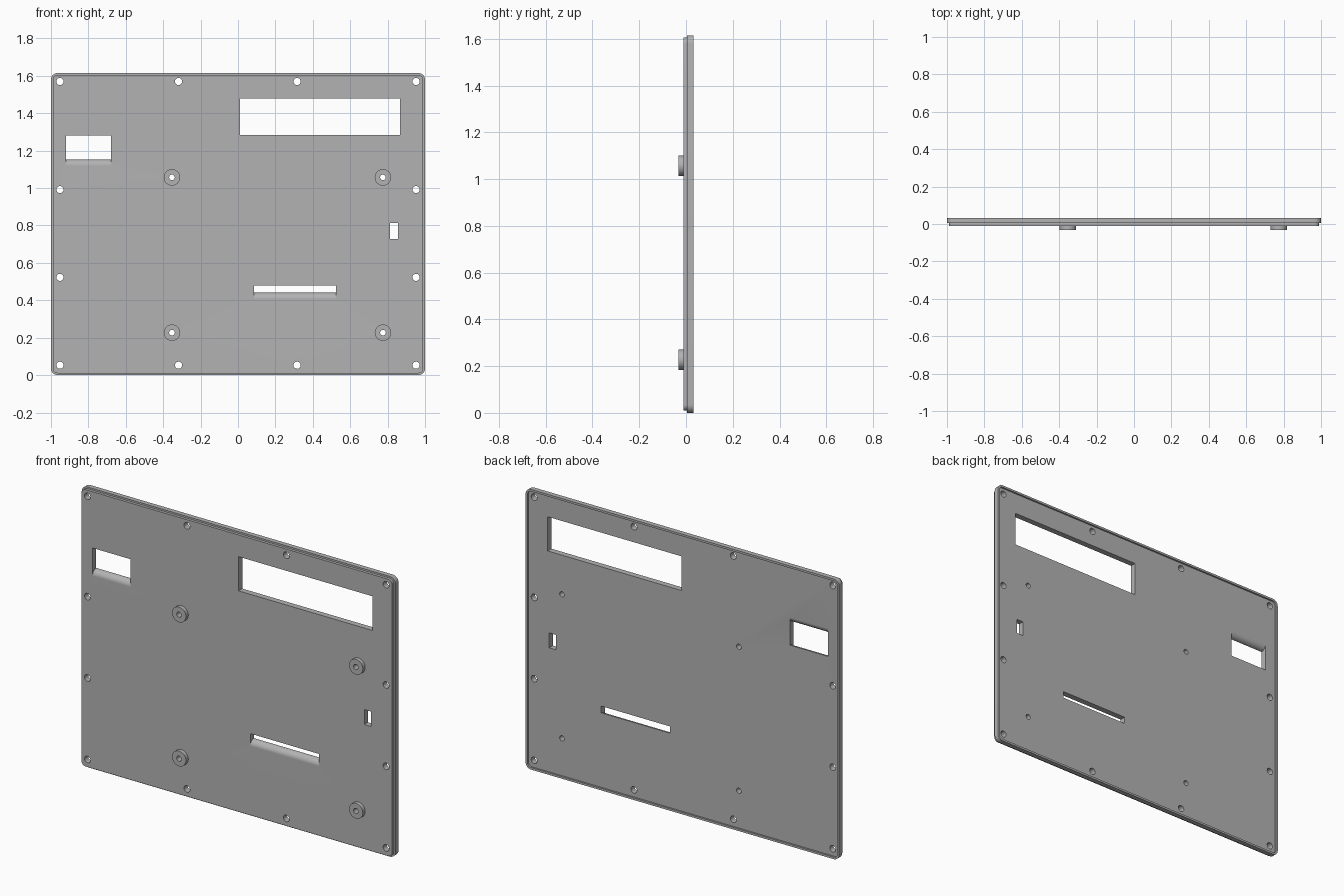
import bpy, bmesh
from math import sin, cos, pi, radians

cube = bpy.data.objects.get("Cube")
if cube:
    bpy.data.objects.remove(cube, do_unlink=True)

WIDTH, HEIGHT = 2.0, 1.615
FRONT, STEP, BACK, RIM = -0.011, 0.005, 0.023, 0.033

grey = bpy.data.materials.new("plain grey")
grey.use_nodes = True
colour = (0.45, 0.45, 0.45, 1)
grey.diffuse_color = colour
grey.node_tree.nodes["Principled BSDF"].inputs["Base Color"].default_value = colour


def arc(cx, cz, r, start, end, n):
    steps = [radians(start + (end - start) * i / n) for i in range(n + 1)]
    return [(cx + r * cos(a), cz + r * sin(a)) for a in steps]


def circle(cx, cz, r):
    return arc(cx, cz, r, 0, 360, 32)[:-1]


def rounded_outline(inset):
    r = 0.035 - inset
    x, z = WIDTH / 2 - inset - r, HEIGHT / 2 - inset - r
    mid = HEIGHT / 2
    return (arc(x, mid + z, r, 0, 90, 8) + arc(-x, mid + z, r, 90, 180, 8)
            + arc(-x, mid - z, r, 180, 270, 8) + arc(x, mid - z, r, 270, 360, 8))


def loft(bm, rings, cap=True):
    """Bridge (outline, y) rings from front to back."""
    loops = [[bm.verts.new((x, y, z)) for x, z in pts] for pts, y in rings]
    n = len(loops[0])
    for a, b in zip(loops, loops[1:]):
        for i in range(n):
            j = (i + 1) % n
            bm.faces.new((a[i], a[j], b[j], b[i]))
    if cap:
        bm.faces.new(loops[0])
        bm.faces.new(loops[-1][::-1])


def prism_along_x(bm, profile, x0, x1):
    a = [bm.verts.new((x0, y, z)) for y, z in profile]
    face = bm.faces.new(a)
    new = bmesh.ops.extrude_face_region(bm, geom=[face])["geom"]
    verts = [v for v in new if isinstance(v, bmesh.types.BMVert)]
    bmesh.ops.translate(bm, verts=verts, vec=(x1 - x0, 0, 0))


def finish(bm, name):
    bmesh.ops.recalc_face_normals(bm, faces=bm.faces)
    mesh = bpy.data.meshes.new(name)
    bm.to_mesh(mesh)
    bm.free()
    mesh.materials.append(grey)
    ob = bpy.data.objects.new(name, mesh)
    bpy.context.collection.objects.link(ob)
    return ob


def smooth(ob):
    bpy.ops.object.select_all(action='DESELECT')
    ob.select_set(True)
    bpy.context.view_layer.objects.active = ob
    bpy.ops.object.shade_smooth_by_angle(angle=radians(30))


# Panel with a stepped front edge and a raised rim round the back
bm = bmesh.new()
outer, inner, lip = rounded_outline(0), rounded_outline(0.01), rounded_outline(0.012)
loft(bm, [(inner, FRONT), (inner, STEP), (outer, STEP),
          (outer, RIM), (lip, RIM), (lip, BACK)])
panel = finish(bm, "panel")

# Cutters: screw holes, boss holes and windows
bm = bmesh.new()
rows = (0.053, 0.523, 0.992, 1.57)
screws = [(x, z) for x in (-0.952, 0.952) for z in rows]
screws += [(x, z) for x in (-0.318, 0.316) for z in (rows[0], rows[-1])]
bosses = [(x, z) for x in (-0.353, 0.775) for z in (0.227, 1.057)]
for spots, r in ((screws, 0.019), (bosses, 0.015)):
    for x, z in spots:
        loft(bm, [(circle(x, z, r), -0.1), (circle(x, z, r), 0.1)])

for x0, x1, z0, z1 in ((0.011, 0.866, 1.283, 1.48), (0.813, 0.856, 0.727, 0.813)):
    box = [(x0, z0), (x1, z0), (x1, z1), (x0, z1)]
    loft(bm, [(box, -0.1), (box, 0.1)])

# Openings with a rounded front sill; the taller one also has a rounded back head
R = 0.033
for x0, x1, z0, z1, round_head in ((-0.92, -0.678, 1.153, 1.281, True),
                                   (0.086, 0.525, 0.441, 0.48, False)):
    profile = [(-0.1, z0 - R)] + arc(FRONT + R, z0 - R, R, 180, 90, 12) + [(0.1, z0)]
    if round_head:
        profile += [(0.1, z1 + R)] + arc(BACK - R, z1 + R, R, 0, -90, 12)
    else:
        profile += [(0.1, z1)]
    profile += [(-0.1, z1)]
    prism_along_x(bm, profile, x0, x1)
cutter = finish(bm, "opening_cutter")
cutter.hide_render = True

mod = panel.modifiers.new("openings", 'BOOLEAN')
mod.operation = 'DIFFERENCE'
mod.solver = 'EXACT'
mod.object = cutter
bpy.ops.object.select_all(action='DESELECT')
bpy.context.view_layer.objects.active = panel
panel.select_set(True)
bpy.ops.object.modifier_apply(modifier=mod.name)
bpy.data.objects.remove(cutter, do_unlink=True)
smooth(panel)

# Hollow mounting bosses on the front
for i, (x, z) in enumerate(bosses):
    bm = bmesh.new()
    ring, bore = circle(x, z, 0.044), circle(x, z, 0.015)
    loft(bm, [(ring, FRONT), (ring, -RIM), (bore, -RIM), (bore, FRONT), (ring, FRONT)], cap=False)
    bmesh.ops.remove_doubles(bm, verts=bm.verts, dist=1e-5)
    smooth(finish(bm, f"mounting_boss_{i + 1}"))
